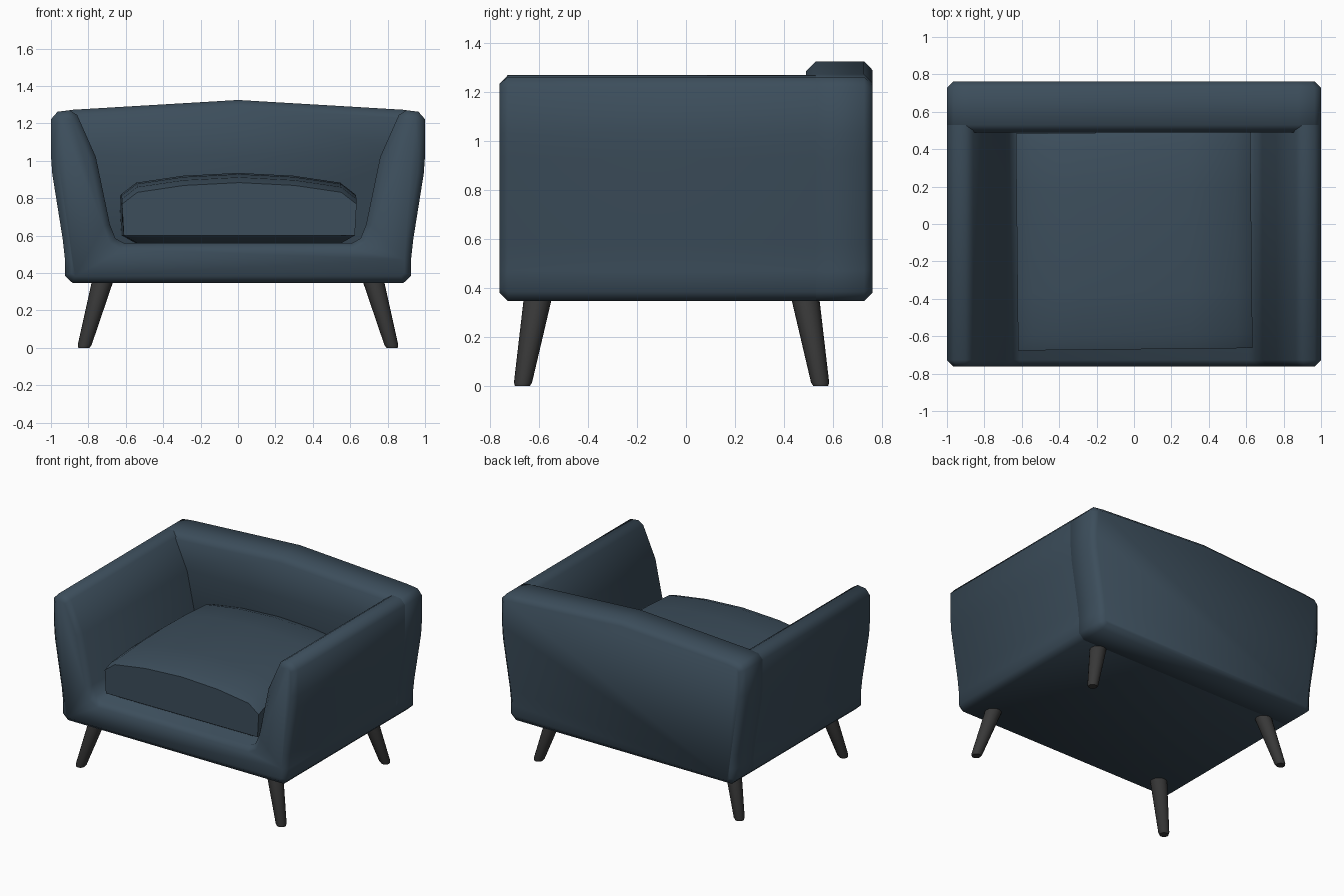
import bpy, bmesh, math
from mathutils import Vector

if "Cube" in bpy.data.objects:
    bpy.data.objects.remove(bpy.data.objects["Cube"])


def material(name, rgb):
    m = bpy.data.materials.new(name)
    m.diffuse_color = (*rgb, 1)
    m.use_nodes = True
    m.node_tree.nodes["Principled BSDF"].inputs["Base Color"].default_value = m.diffuse_color
    return m


fabric = material("blue_fabric", (0.045, 0.075, 0.105))
wood = material("dark_wood", (0.04, 0.04, 0.04))


def finish(name, bm, mat, angle=60):
    bmesh.ops.recalc_face_normals(bm, faces=bm.faces)
    me = bpy.data.meshes.new(name)
    bm.to_mesh(me)
    bm.free()
    me.materials.append(mat)
    ob = bpy.data.objects.new(name, me)
    bpy.context.collection.objects.link(ob)
    bpy.ops.object.select_all(action='DESELECT')
    ob.select_set(True)
    bpy.context.view_layer.objects.active = ob
    bpy.ops.object.shade_smooth_by_angle(angle=math.radians(angle))
    return ob


def loft(name, rings, mat, angle=60):
    bm = bmesh.new()
    loops = [[bm.verts.new(p) for p in ring] for ring in rings]
    for a, b in zip(loops, loops[1:]):
        for i in range(len(a)):
            j = (i + 1) % len(a)
            bm.faces.new((a[i], a[j], b[j], b[i]))
    bm.faces.new(loops[0])
    bm.faces.new(loops[-1])
    return finish(name, bm, mat, angle)


def inset(pts, d):
    pts = [Vector(p) for p in pts]
    out = []
    for i, p in enumerate(pts):
        e1 = (p - pts[i - 1]).normalized()
        e2 = (pts[(i + 1) % len(pts)] - p).normalized()
        n1, n2 = Vector((-e1.y, e1.x)), Vector((-e2.y, e2.x))
        out.append(p + d * (n1 + n2) / (1 + n1.dot(n2)))
    return out


def slab(name, profile, stations):
    rings = [[(x, y, z) for x, z in inset(profile, d)] for y, d in stations]
    return loft(name, rings, fabric)


def mirrored(half):
    return half + [(-x, z) for x, z in reversed(half) if x > 0]


# Arms and base: one U-shaped front profile, chamfered at the front
outer = [(.885, .347), (.925, .385), (.925, .47), (.937, .58), (.993, .93),
         (1.0, 1.03), (1.0, 1.222), (.965, 1.262)]
inner = [(.9, 1.27), (.86, 1.245), (.76, 1.02), (.685, .66), (.655, .585), (.61, .56)]
slab("arms_and_base", mirrored(outer + inner), [(-.762, .035), (-.727, 0), (.53, 0)])

# Backrest with a gently peaked top
slab("backrest", mirrored(outer + [(.88, 1.273), (0, 1.325)]),
     [(.49, .04), (.53, 0), (.727, 0), (.762, .035)])

# Seat cushion: pillow with domed top and lifted bottom edge, turned slightly
steps = [-1, -.87, -.47, 0, .47, .87, 1]
drop = [.115, .052, .015, 0, .015, .052, .115]
lift = [.045, 0, 0, 0, 0, 0, .045]
n = len(steps)
bm = bmesh.new()
top, bottom = {}, {}
for i in range(n):
    for j in range(n):
        x, y = steps[i] * .627, -.09 + steps[j] * .58
        top[i, j] = bm.verts.new((x, y, .935 - drop[i] - .45 * drop[j]))
        bottom[i, j] = bm.verts.new((x * .985, y, .555 + max(lift[i], lift[j])))
for g in (top, bottom):
    for i in range(n - 1):
        for j in range(n - 1):
            bm.faces.new((g[i, j], g[i + 1, j], g[i + 1, j + 1], g[i, j + 1]))
m = n - 1
rim = ([(i, 0) for i in range(m)] + [(m, j) for j in range(m)]
       + [(i, m) for i in range(m, 0, -1)] + [(0, j) for j in range(m, 0, -1)])
for a, b in zip(rim, rim[1:] + rim[:1]):
    bm.faces.new((bottom[a], bottom[b], top[b], top[a]))
cushion = finish("seat_cushion", bm, fabric, 50)
cushion.rotation_euler.z = math.radians(.6)


# Splayed tapered legs
def leg(name, foot, head):
    foot, head = Vector(foot), Vector(head)
    rings = []
    for t, r in ((0, .03), (.04, .037), (1, .058)):
        c = foot.lerp(head, t)
        rings.append([(c.x + r * math.cos(k * math.tau / 16),
                       c.y + r * math.sin(k * math.tau / 16), c.z) for k in range(16)])
    loft(name, rings, wood, 40)


for s, side in ((-1, "left"), (1, "right")):
    leg("front_leg_" + side, (s * .824, -.668, 0), (s * .72, -.603, .37))
    leg("back_leg_" + side, (s * .824, .55, 0), (s * .72, .485, .37))
